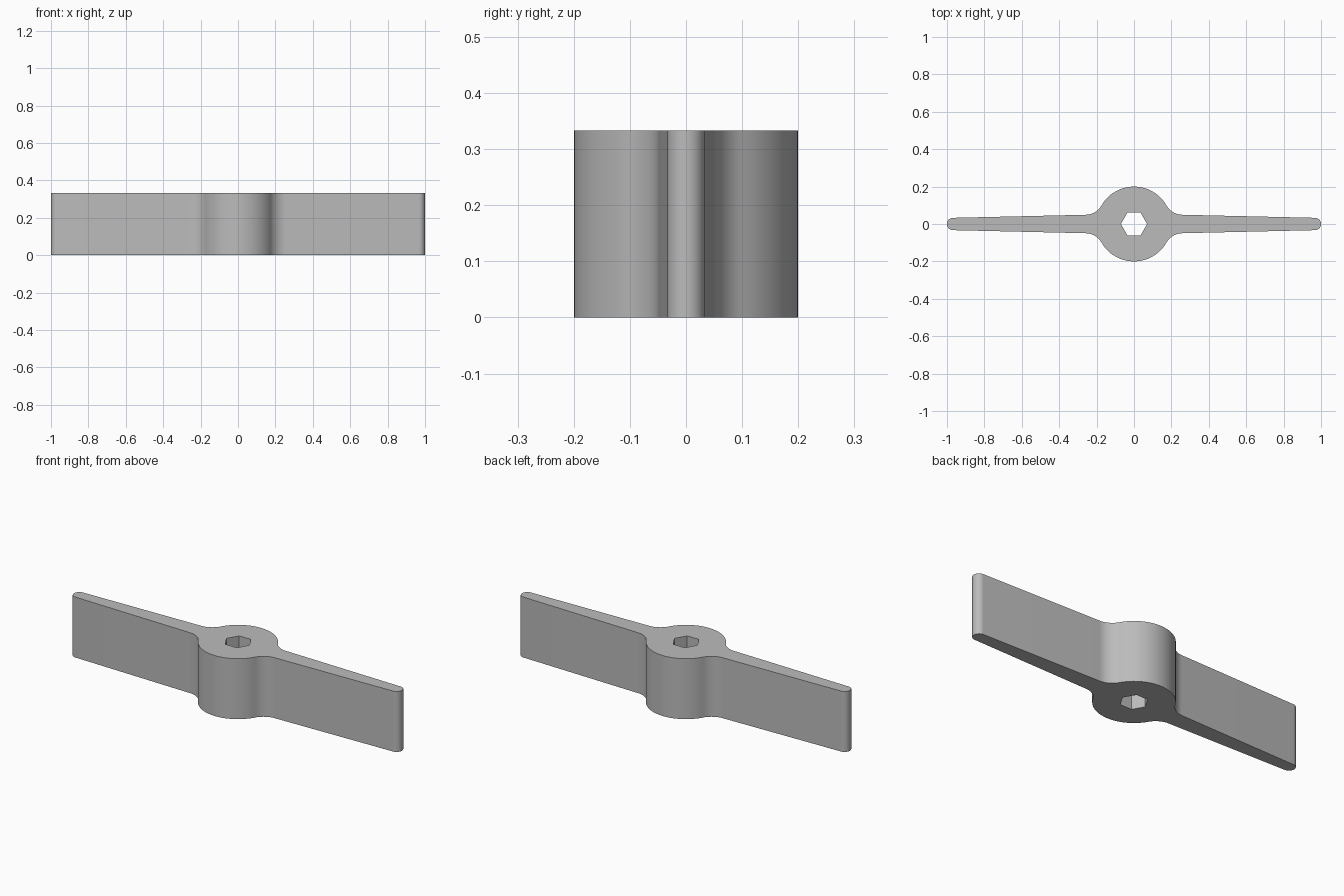
import bpy, bmesh
from math import sin, cos, pi, sqrt, atan2
from mathutils import Vector

cube = bpy.data.objects.get("Cube")
if cube:
    bpy.data.objects.remove(cube)

HEIGHT = 0.333
HUB, FILLET, TIP, HEX = 0.2, 0.1, 0.033, 0.07
TAPER = 0.023

grey = bpy.data.materials.new("plain grey")
grey.use_nodes = True
colour = (0.5, 0.5, 0.5, 1)
grey.diffuse_color = colour
grey.node_tree.nodes["Principled BSDF"].inputs["Base Color"].default_value = colour


def arc(centre, radius, start, end, steps):
    angles = [start + (end - start) * i / steps for i in range(steps + 1)]
    return [Vector((centre[0] + radius * cos(a), centre[1] + radius * sin(a))) for a in angles]


# Fillet centre: touches the hub circle and the tapered arm edge
normal = Vector((sin(TAPER), cos(TAPER)))
along = Vector((cos(TAPER), -sin(TAPER)))
k = TIP + FILLET + (1 - TIP) * sin(TAPER)
centre = normal * k + along * sqrt((HUB + FILLET) ** 2 - k * k)
hub_angle = atan2(centre.y, centre.x)

# Quarter outline: rounded tip, fillet, hub
quarter = arc((1 - TIP, 0), TIP, 0, pi / 2 - TAPER, 10)
quarter += arc(centre, FILLET, -pi / 2 - TAPER, hub_angle - pi, 14)
quarter += arc((0, 0), HUB, hub_angle, pi / 2, 16)[1:]

# Mirror the quarter to the full outline
half = quarter + [Vector((-p.x, p.y)) for p in reversed(quarter[:-1])]
outline = half + [Vector((p.x, -p.y)) for p in reversed(half[1:-1])]
hexagon = arc((0, 0), HEX, 0, 2 * pi, 6)[:-1]

# Fill between outline and hexagonal bore, then extrude upward
bm = bmesh.new()
edges = []
for loop in (outline, hexagon):
    verts = [bm.verts.new((p.x, p.y, 0)) for p in loop]
    edges += [bm.edges.new((v, verts[i - 1])) for i, v in enumerate(verts)]
bmesh.ops.triangle_fill(bm, edges=edges, use_beauty=True, normal=(0, 0, 1))
result = bmesh.ops.extrude_face_region(bm, geom=bm.faces[:], use_keep_orig=True)
top = [g for g in result["geom"] if isinstance(g, bmesh.types.BMVert)]
bmesh.ops.translate(bm, verts=top, vec=(0, 0, HEIGHT))
bmesh.ops.recalc_face_normals(bm, faces=bm.faces)

mesh = bpy.data.meshes.new("hub_with_two_arms")
bm.to_mesh(mesh)
bm.free()
mesh.materials.append(grey)
body = bpy.data.objects.new("hub_with_two_arms", mesh)
bpy.context.collection.objects.link(body)

# Smooth curved sides, keep rims and bore edges sharp
bpy.ops.object.select_all(action="DESELECT")
body.select_set(True)
bpy.context.view_layer.objects.active = body
bpy.ops.object.shade_smooth_by_angle(angle=pi / 6)
